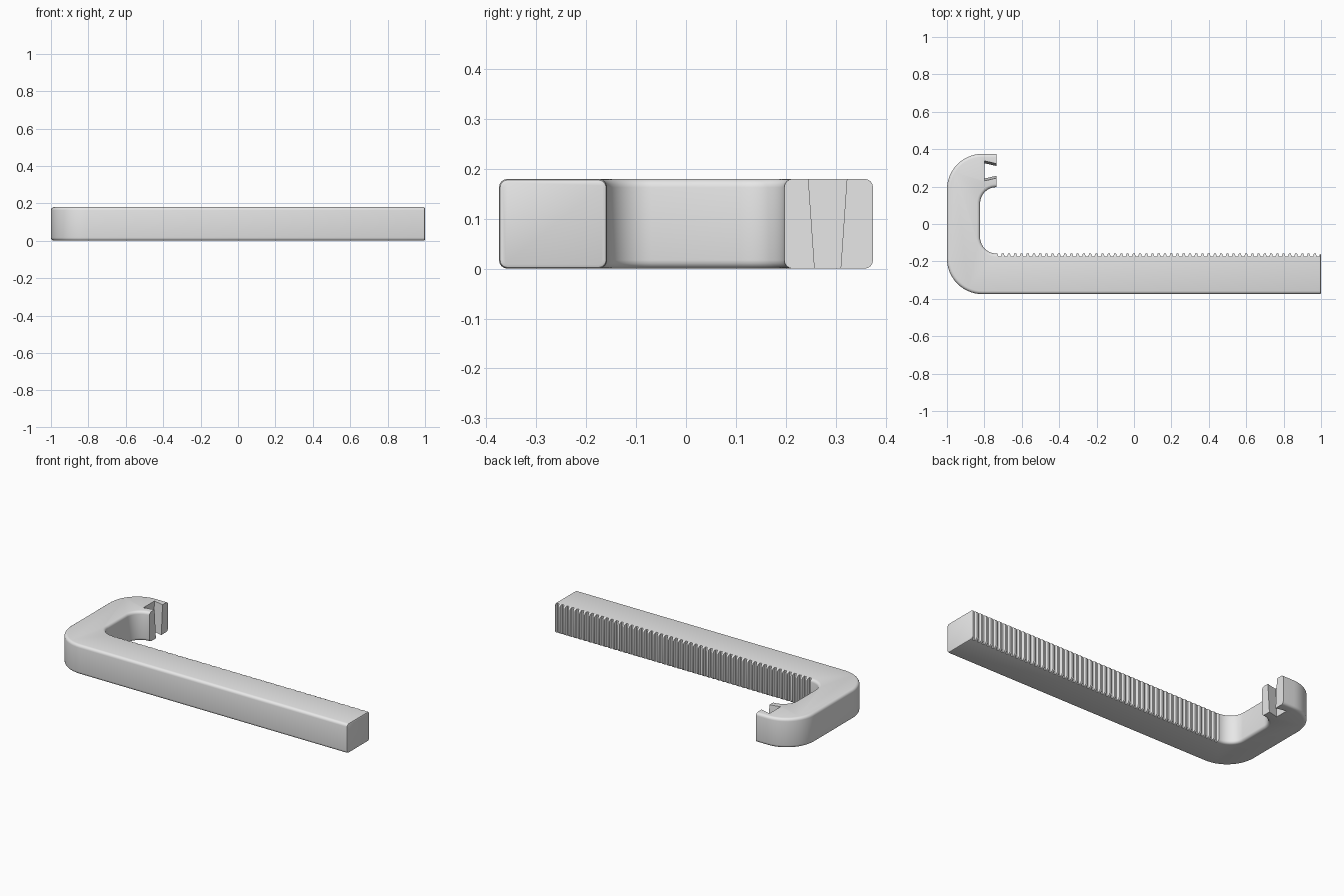
import bpy, bmesh, math
from mathutils import Vector

if "Cube" in bpy.data.objects:
    bpy.data.objects.remove(bpy.data.objects["Cube"], do_unlink=True)

HEIGHT = 0.18
JAW_X = -0.735                    # end of the short jaw, start of the rack
TIP_Y, ROOT_Y = -0.158, -0.174    # rack tooth tips and roots
TEETH = 52

grey = bpy.data.materials.new("light grey")
grey.use_nodes = True
colour = (0.8, 0.8, 0.8, 1)
grey.diffuse_color = colour
grey.node_tree.nodes["Principled BSDF"].inputs["Base Color"].default_value = colour


def arc(cx, cy, r, start, end, steps=14):
    angles = [math.radians(start + (end - start) * i / steps) for i in range(steps + 1)]
    return [(cx + r * math.cos(a), cy + r * math.sin(a)) for a in angles]


def loft(low, high, z0, z1):
    """Closed solid between two matching outlines."""
    bm = bmesh.new()
    a = [bm.verts.new((x, y, z0)) for x, y in low]
    b = [bm.verts.new((x, y, z1)) for x, y in high]
    bm.faces.new(a)
    bm.faces.new(b)
    for i in range(len(a)):
        j = (i + 1) % len(a)
        bm.faces.new((a[i], a[j], b[j], b[i]))
    bmesh.ops.recalc_face_normals(bm, faces=bm.faces[:])
    return bm


def make_object(name, bm):
    mesh = bpy.data.meshes.new(name)
    bm.to_mesh(mesh)
    bm.free()
    mesh.materials.append(grey)
    obj = bpy.data.objects.new(name, mesh)
    bpy.context.collection.objects.link(obj)
    return obj


def at_x(edge, x):
    return all(abs(v.co.x - x) < 1e-4 for v in edge.verts)


def round_edges(bm, edges, width, segments):
    bmesh.ops.bevel(bm, geom=edges, offset=width, offset_type='OFFSET',
                    segments=segments, profile=0.5, affect='EDGES', clamp_overlap=False)


# Hooked body: long bar, rounded back and short jaw
outline = [(1, -0.375), (1, TIP_Y)]
outline += arc(JAW_X, -0.07, 0.088, -90, -180)
outline += arc(JAW_X, 0.109, 0.088, 180, 90)
outline += [(JAW_X, 0.375)]
outline += arc(-0.81, 0.185, 0.19, 90, 180)
outline += arc(-0.81, -0.185, 0.19, 180, 270)
bm = loft(outline, outline, 0, HEIGHT)

# Rounded rims, with a finer rounding on the bar end
rims = [e for e in bm.edges
        if abs(e.verts[0].co.z - e.verts[1].co.z) < 1e-5
        and not at_x(e, 1) and not at_x(e, JAW_X)]
round_edges(bm, rims, 0.017, 4)
end_loop = [e for e in bm.edges if at_x(e, 1)]
round_edges(bm, end_loop, 0.008, 2)
body = make_object("clamp_body", bm)

# Comb that cuts the rack grooves
pitch = (1 - JAW_X) / TEETH
above = TIP_Y + 0.002
comb = [(JAW_X - 0.001, above)]
for i in range(TEETH + 1):
    x = JAW_X + (i + 0.5) * pitch
    comb += [(x - 0.36 * pitch, above), (x - 0.2 * pitch, ROOT_Y),
             (x + 0.2 * pitch, ROOT_Y), (x + 0.36 * pitch, above)]
right = comb[-1][0] + 0.01
comb += [(right, above), (right, -0.1), (JAW_X - 0.001, -0.1)]
rack_cutter = make_object("rack_cutter", loft(comb, comb, -0.05, HEIGHT + 0.05))


# Dovetail slot in the jaw end, narrowing towards the bottom
def slot_outline(z):
    mouth = 0.026 + 0.0125 * z / HEIGHT
    flare = 0.015 / 0.065
    outer, inner = JAW_X + 0.03, -0.8
    w0 = mouth - flare * 0.03
    w1 = mouth + 0.015
    mid = 0.284
    return [(inner, mid - w1), (outer, mid - w0), (outer, mid + w0), (inner, mid + w1)]


low, high = -0.03, HEIGHT + 0.03
slot_cutter = make_object("slot_cutter", loft(slot_outline(low), slot_outline(high), low, high))

# Cut, then remove the cutters
bpy.ops.object.select_all(action='DESELECT')
bpy.context.view_layer.objects.active = body
body.select_set(True)
for cutter in (rack_cutter, slot_cutter):
    cutter.hide_render = True
    mod = body.modifiers.new(cutter.name, 'BOOLEAN')
    mod.operation = 'DIFFERENCE'
    mod.solver = 'EXACT'
    mod.object = cutter
    bpy.ops.object.modifier_apply(modifier=mod.name)
    bpy.data.objects.remove(cutter, do_unlink=True)
bpy.ops.object.shade_smooth_by_angle(angle=math.radians(30))
